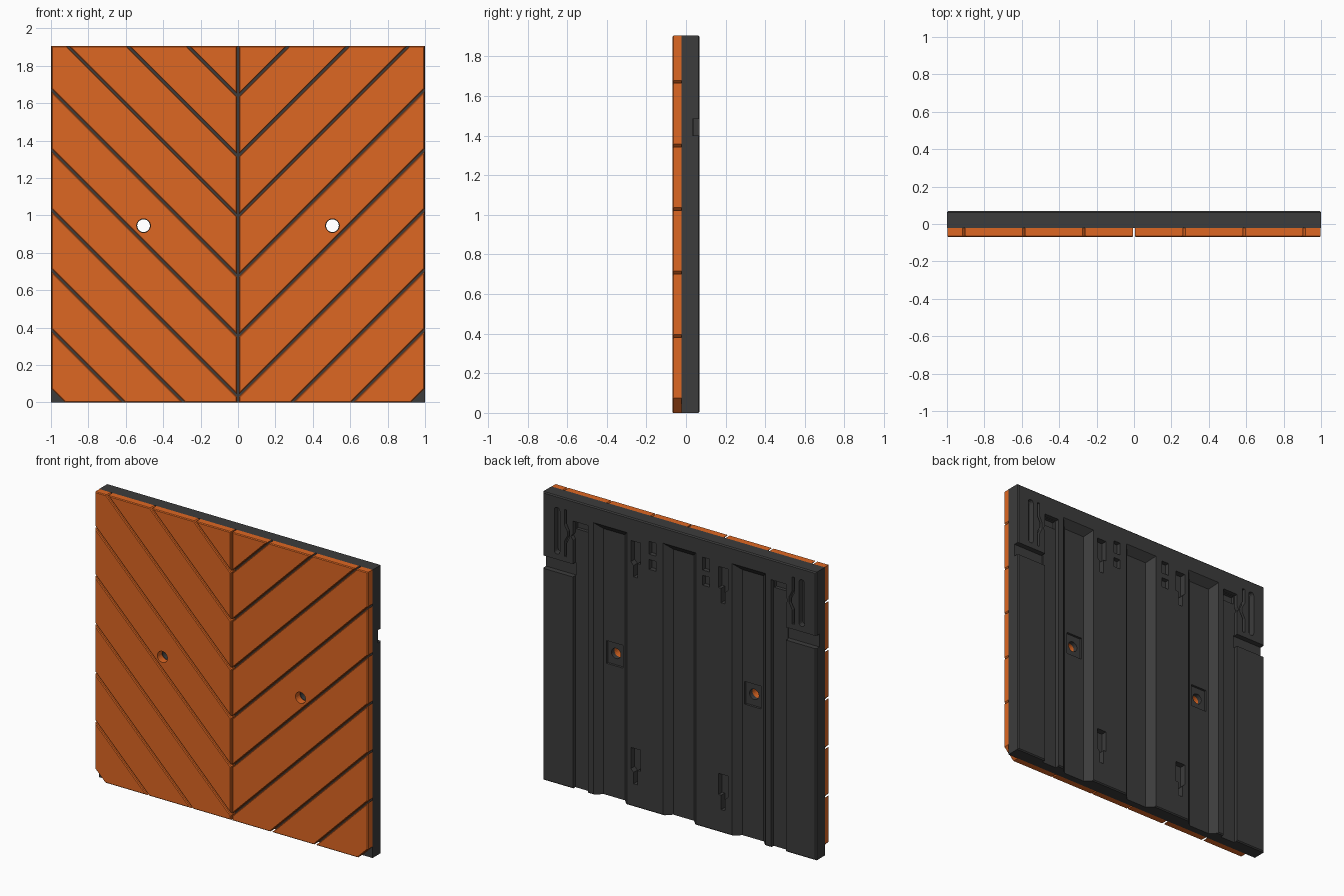
import bpy, bmesh, math
from mathutils import Vector, Matrix

if "Cube" in bpy.data.objects:
    bpy.data.objects.remove(bpy.data.objects["Cube"])

H, F, S, B = 1.905, -0.069, -0.022, 0.069   # height, front, split, back
HOLE_X, HOLE_Z = 0.505, 0.945


def new_object(name, bm):
    bmesh.ops.recalc_face_normals(bm, faces=bm.faces)
    me = bpy.data.meshes.new(name)
    bm.to_mesh(me)
    bm.free()
    ob = bpy.data.objects.new(name, me)
    bpy.context.collection.objects.link(ob)
    return ob


def material(ob, name, rgb):
    m = bpy.data.materials.new(name)
    m.diffuse_color = (*rgb, 1)
    m.use_nodes = True
    m.node_tree.nodes["Principled BSDF"].inputs["Base Color"].default_value = m.diffuse_color
    ob.data.materials.clear()
    ob.data.materials.append(m)


def loft(bm, ring_a, ring_b):
    a = [bm.verts.new(p) for p in ring_a]
    b = [bm.verts.new(p) for p in ring_b]
    bm.faces.new(a)
    bm.faces.new(b)
    for i in range(len(a)):
        j = (i + 1) % len(a)
        bm.faces.new((a[i], a[j], b[j], b[i]))


def prism(bm, pts, depth):
    """Straight pocket in the back, mirrored to both sides."""
    for s in (1, -1):
        loft(bm, [(s * x, B + 0.02, z) for x, z in pts],
             [(s * x, B - depth, z) for x, z in pts])


def rect(bm, x0, x1, z0, z1, depth):
    prism(bm, [(x0, z0), (x1, z0), (x1, z1), (x0, z1)], depth)


def channel(bm, x0, x1, z0, z1, depth, slope):
    """Channel in the back with sloping walls."""
    def ring(y, k):
        return [(x0 + k, y, z0), (x1 - k, y, z0), (x1 - k, y, z1 - k), (x0 + k, y, z1 - k)]
    loft(bm, ring(B + 0.01, -slope * 0.01 / depth), ring(B - depth, slope))


def cylinders(bm, radius):
    for s in (1, -1):
        bmesh.ops.create_cone(
            bm, cap_ends=True, segments=24, radius1=radius, radius2=radius, depth=0.4,
            matrix=Matrix.Translation((s * HOLE_X, 0, HOLE_Z)) @ Matrix.Rotation(math.pi / 2, 4, 'X'))


def cut(ob, cutters):
    """Subtract the cutters in order, bake the result and remove them."""
    for c in cutters:
        c.hide_render = True
        m = ob.modifiers.new("cut", 'BOOLEAN')
        m.operation, m.solver, m.object = 'DIFFERENCE', 'EXACT', c
    dg = bpy.context.evaluated_depsgraph_get()
    me = bpy.data.meshes.new_from_object(ob.evaluated_get(dg))
    ob.modifiers.clear()
    ob.data = me
    for c in cutters:
        bpy.data.objects.remove(c)


# chevron planks: right half clipped from a rectangle, then mirrored
bm = bmesh.new()
GAP = 0.005
for k in range(-3, 6):
    lo, hi = 0.032 + 0.321 * k, 0.032 + 0.321 * (k + 1)
    p = bmesh.new()
    p.faces.new([p.verts.new(v) for v in
                 ((GAP, S, 0), (0.998, S, 0), (0.998, S, H), (GAP, S, H))])
    for c, sign in ((lo, -1), (hi, 1)):
        n = Vector((-1, 0, 1)).normalized() * sign
        bmesh.ops.bisect_plane(p, geom=p.verts[:] + p.edges[:] + p.faces[:],
                               plane_co=Vector((0, 0, c)) - n * GAP, plane_no=n,
                               clear_outer=True)
    if not p.faces:
        p.free()
        continue
    # thickness, with a smaller front outline for the chamfered rim
    outline = [v.co.copy() for v in p.faces[:][0].verts]
    p.free()
    q = bmesh.new()
    loft(q, outline, [Vector((v.x, F, v.z)) for v in outline])
    front = [e for e in q.edges if all(v.co.y < F + 0.001 for v in e.verts)]
    bmesh.ops.bevel(q, geom=front, offset=0.005, segments=1, affect='EDGES', clamp_overlap=True)
    bmesh.ops.recalc_face_normals(q, faces=q.faces)
    tmp = bpy.data.meshes.new("plank_part")
    q.to_mesh(tmp)
    q.free()
    bm.from_mesh(tmp)
    bpy.data.meshes.remove(tmp)
planks = new_object("chevron_planks", bm)
mir = planks.modifiers.new("mirror", 'MIRROR')
mir.use_mirror_merge = False
bm = bmesh.new()
cylinders(bm, 0.037)
cut(planks, [new_object("plank_hole_cutter", bm)])
material(planks, "orange", (0.73, 0.135, 0.016))

# backing panel: box with chamfered rear rim
bm = bmesh.new()
bmesh.ops.create_cube(bm, size=1, matrix=Matrix.Translation((0, (S + B) / 2, H / 2))
                      @ Matrix.Diagonal((2, B - S, H, 1)))
rim = [e for e in bm.edges if all(v.co.y > B - 0.001 for v in e.verts)]
bmesh.ops.bevel(bm, geom=rim, offset=0.007, segments=1, affect='EDGES')
panel = new_object("backing_panel", bm)

# long channels, mounting slots and corner latch details
bm = bmesh.new()
for x0, x1 in ((-0.12, 0.12), (0.385, 0.63), (-0.63, -0.385)):
    channel(bm, x0, x1, -0.1, 1.80, 0.045, 0.045)
rect(bm, 0.67, 0.78, -0.1, 1.77, 0.028)
for top in (1.755, 0.387):                       # keyhole mounts
    prism(bm, [(0.285, top), (0.355, top), (0.355, top - 0.14), (0.335, top - 0.16),
               (0.335, top - 0.235), (0.305, top - 0.235), (0.305, top - 0.14),
               (0.285, top - 0.14)], 0.04)
rect(bm, 0.17, 0.222, 1.70, 1.785, 0.03)         # small paired slots
rect(bm, 0.17, 0.222, 1.60, 1.665, 0.03)
arc = [i * math.pi / 6 for i in range(7)]        # rounded corner slot
prism(bm, [(0.895 + 0.02 * math.cos(a), 1.81 + 0.02 * math.sin(a)) for a in arc]
      + [(0.895 - 0.02 * math.cos(a), 1.54 - 0.02 * math.sin(a)) for a in arc], 0.04)
prism(bm, [(0.825, 1.83), (0.842, 1.83), (0.842, 1.73), (0.82, 1.69), (0.82, 1.66),
           (0.842, 1.62), (0.842, 1.52), (0.825, 1.52), (0.825, 1.61), (0.803, 1.655),
           (0.803, 1.695), (0.825, 1.74)], 0.03)
first = new_object("channel_cutter", bm)

# second pass: side notches, screw pockets, channel-head pockets
bm = bmesh.new()
rect(bm, 0.775, 1.05, 1.40, 1.485, 0.035)
rect(bm, HOLE_X - 0.06, HOLE_X + 0.06, 0.87, 1.02, 0.06)
rect(bm, 0.675, 0.775, 1.71, 1.765, 0.05)
prism(bm, [(0.77, 1.70), (0.793, 1.665), (0.77, 1.63)], 0.028)
second = new_object("pocket_cutter", bm)

# screw holes right through
bm = bmesh.new()
cylinders(bm, 0.034)
cut(panel, [first, second, new_object("screw_hole_cutter", bm)])
material(panel, "dark_grey", (0.045, 0.045, 0.045))
